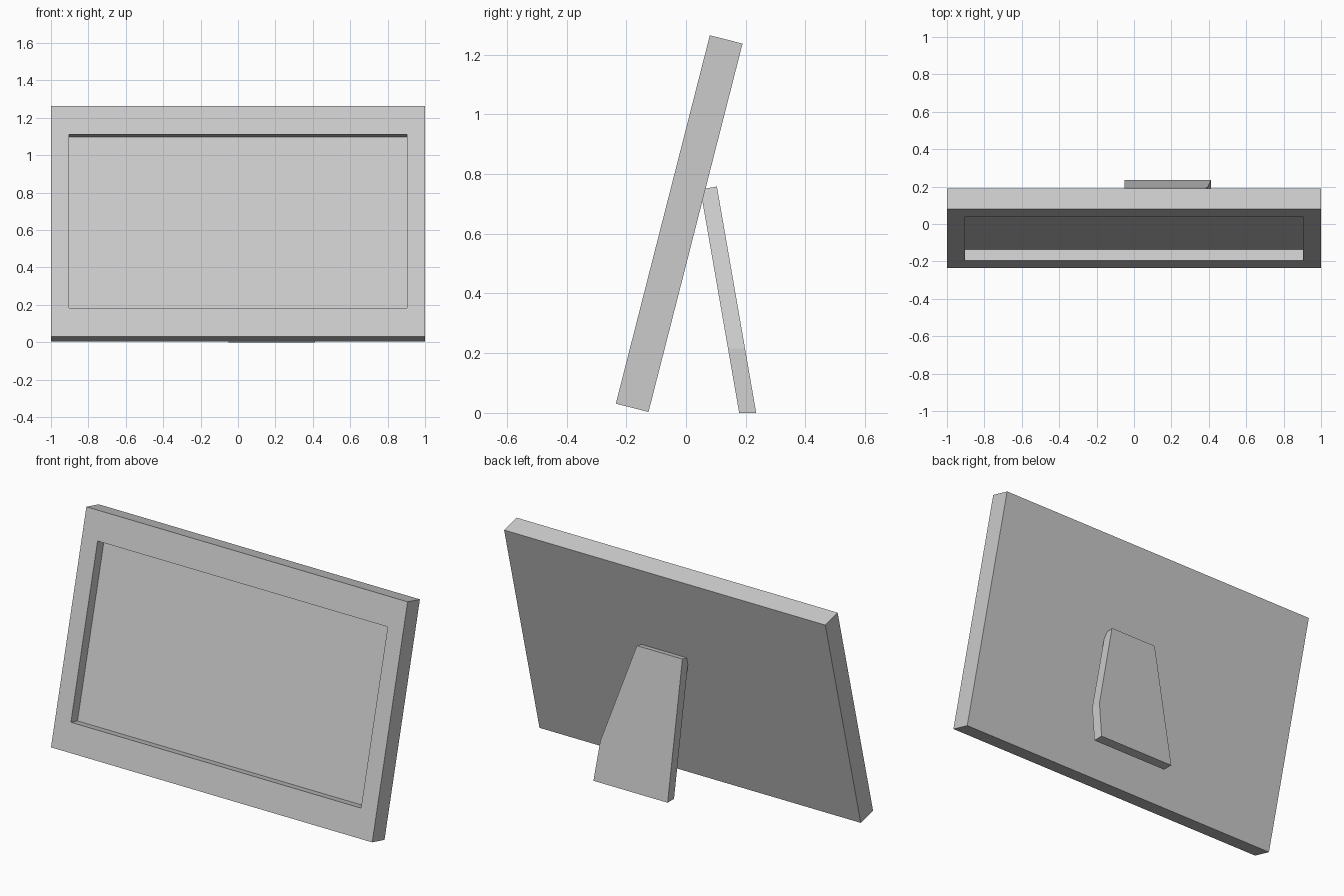
import bpy, bmesh, math
from mathutils import Matrix

if "Cube" in bpy.data.objects:
    bpy.data.objects.remove(bpy.data.objects["Cube"])


def add_object(name, bm):
    bmesh.ops.recalc_face_normals(bm, faces=bm.faces)
    mesh = bpy.data.meshes.new(name)
    bm.to_mesh(mesh)
    bm.free()
    obj = bpy.data.objects.new(name, mesh)
    bpy.context.collection.objects.link(obj)
    return obj


# Frame panel: a box with a recessed front, leaning back
W, T, H = 2.0, 0.113, 1.273
SIDE, RAIL, DEPTH = 0.137, 0.157, 0.061
bm = bmesh.new()
bmesh.ops.create_cube(bm, size=1, matrix=Matrix.Translation((0, T / 2, H / 2))
                      @ Matrix.Diagonal((W, T, H, 1)))
front = min(bm.faces, key=lambda f: f.calc_center_median().y)
bmesh.ops.inset_region(bm, faces=[front], thickness=SIDE)
for v in front.verts:
    v.co.z = RAIL if v.co.z < H / 2 else H - RAIL
recess = bmesh.ops.extrude_discrete_faces(bm, faces=[front])["faces"][0]
for v in recess.verts:
    v.co.y = DEPTH
frame = add_object("picture_frame", bm)
frame.location = (0, -0.235, 0.031)
frame.rotation_euler.x = -math.radians(14.32)

# Easel stand: tapered slab leaning forward into the frame's back
outline = [(-0.05, 0), (0.412, 0), (0.395, 0.215), (0.233, 0.758), (-0.05, 0.758)]
THICK, LEAN = 0.057, 0.1735
bm = bmesh.new()
back = [bm.verts.new((x, 0.235 - LEAN * z, z)) for x, z in outline]
inner = []
for x, z in outline:
    zi = z - 0.01 if z > 0.7 else z    # top edge is square to the slab
    inner.append(bm.verts.new((x, 0.235 - THICK - LEAN * zi, zi)))
bm.faces.new(back)
bm.faces.new(inner)
for i in range(len(outline)):
    j = (i + 1) % len(outline)
    bm.faces.new((back[i], back[j], inner[j], inner[i]))
add_object("easel_stand", bm)
